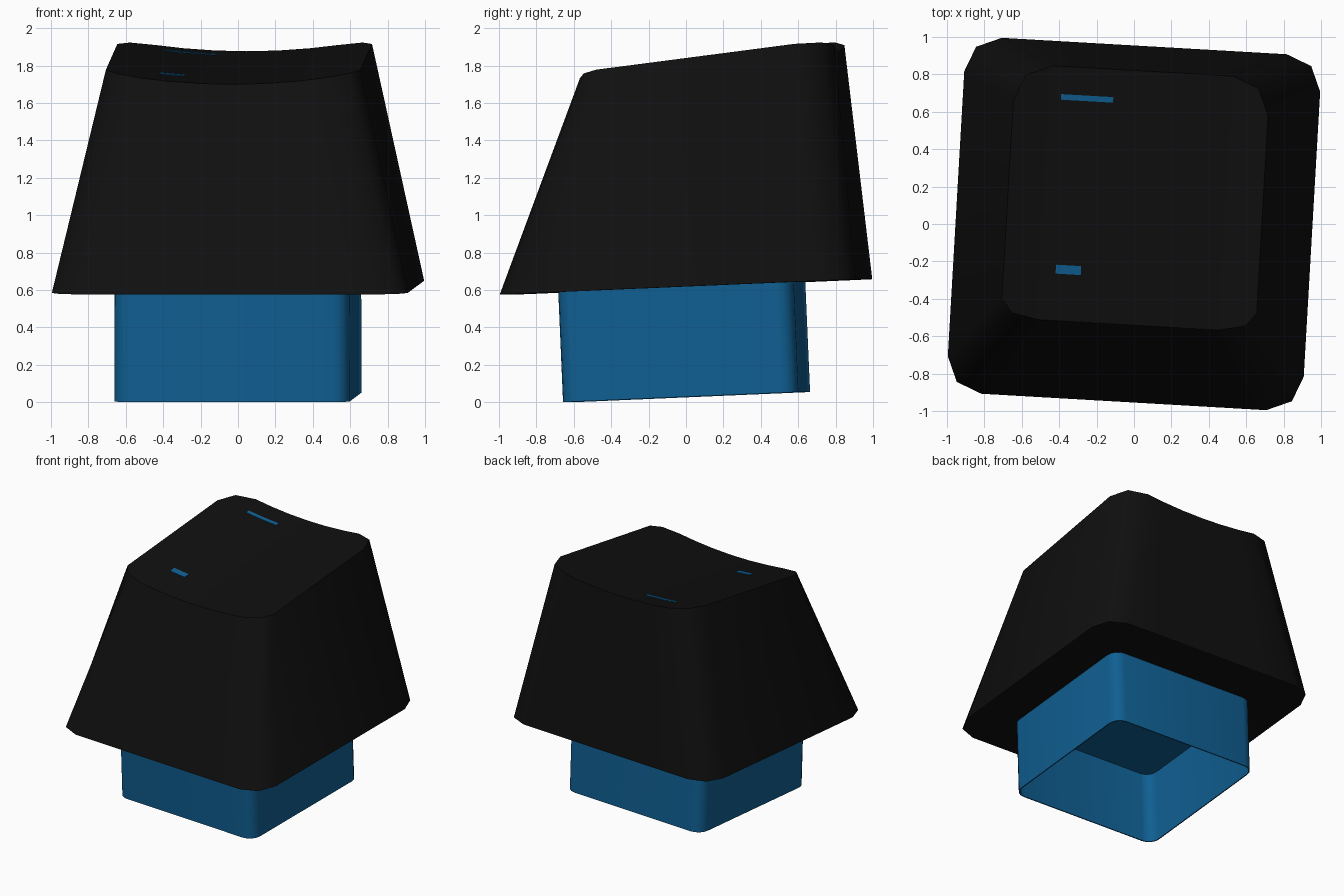
import bpy, bmesh, math

cube = bpy.data.objects.get("Cube")
if cube:
    bpy.data.objects.remove(cube, do_unlink=True)

TURN = math.radians(-3.3)   # whole model is turned slightly
TILT = 0.043                # rise of the base plane per unit of depth
TOP_HALF = 0.682


def material(name, colour):
    m = bpy.data.materials.new(name)
    m.use_nodes = True
    m.diffuse_color = (*colour, 1)
    bsdf = m.node_tree.nodes["Principled BSDF"]
    bsdf.inputs["Base Color"].default_value = (*colour, 1)
    bsdf.inputs["Roughness"].default_value = 0.6
    return m


black = material("black plastic", (0.0048, 0.0048, 0.0048))
blue = material("blue plastic", (0.005, 0.115, 0.29))


def base_z(x, y):
    return 0.617 + TILT * y


def dish_z(x, y):
    """Height of the sloping, cylindrically dished top."""
    return 1.835 + 0.13 * y - 0.065 * (1 - (x / TOP_HALF) ** 2)


def ring(half, front, back, radius, height, segs=2, inner=(0,), front_round=1.0, cx=0.0):
    """Rounded rectangle made of matching front and back columns."""
    corner = []
    for i in range(segs + 1):
        a = math.pi / 2 * i / segs
        corner.append((half - radius * (1 - math.cos(a)), radius * (1 - math.sin(a))))
    left = [(-x, d) for x, d in corner]
    cols = left + [(half * u, 0) for u in inner] + [(-x, d) for x, d in reversed(left)]
    pts = [(cx + x, front + d * front_round) for x, d in cols]
    pts += [(cx + x, back - d) for x, d in reversed(cols)]
    return [(x, y, height(x, y)) for x, y in pts]


def loft(name, rings, mat, angle=50):
    """Skin successive rings and close both ends with strips."""
    bm = bmesh.new()
    loops = [[bm.verts.new(p) for p in r] for r in rings]
    n = len(loops[0])
    for a, b in zip(loops, loops[1:]):
        for i in range(n):
            j = (i + 1) % n
            bm.faces.new((a[i], a[j], b[j], b[i]))
    for loop in (loops[0], loops[-1]):
        for i in range(n // 2 - 1):
            bm.faces.new((loop[i], loop[i + 1], loop[n - 2 - i], loop[n - 1 - i]))
    bmesh.ops.recalc_face_normals(bm, faces=bm.faces)
    mesh = bpy.data.meshes.new(name)
    bm.to_mesh(mesh)
    bm.free()
    mesh.materials.append(mat)
    obj = bpy.data.objects.new(name, mesh)
    bpy.context.collection.objects.link(obj)
    obj.rotation_euler.z = TURN
    bpy.ops.object.select_all(action="DESELECT")
    obj.select_set(True)
    bpy.context.view_layer.objects.active = obj
    bpy.ops.object.shade_smooth_by_angle(angle=math.radians(angle))
    return obj


# Tapered cap with a dished top
columns = (-0.5, -0.25, 0, 0.25, 0.5)
loft("key_cap", [
    ring(0.953, -0.953, 0.953, 0.19, base_z, inner=columns),
    ring(TOP_HALF, -0.54, 0.82, 0.2, dish_z, inner=columns, front_round=0.5),
], black)


# Open-bottomed square stem: outside wall, lip, inside wall, ceiling
def stem_ring(inset, height, shift):
    h = 0.63 - inset
    return ring(h, -h + shift, h + shift, 0.09 - inset, height, segs=4)


def stem_foot(x, y):
    return 0.028 + TILT * y


loft("stem", [
    stem_ring(0, lambda x, y: base_z(x, y) + 0.01, -0.023),
    stem_ring(0, stem_foot, 0.003),
    stem_ring(0.008, stem_foot, 0.003),
    stem_ring(0.008, lambda x, y: base_z(x, y) - 0.01, -0.023),
], blue)


# Thin blue marks lying in the dish
def mark(name, x, y, width, depth):
    rings = [ring(width / 2, y - depth / 2, y + depth / 2, 0.002,
                  lambda px, py, lift=lift: dish_z(px, py) + lift,
                  segs=1, inner=(-0.5, 0, 0.5), cx=x)
             for lift in (-0.003, 0.005)]
    loft(name, rings, blue, 30)


mark("back_mark", -0.289, 0.656, 0.28, 0.03)
mark("front_mark", -0.336, -0.265, 0.135, 0.048)
